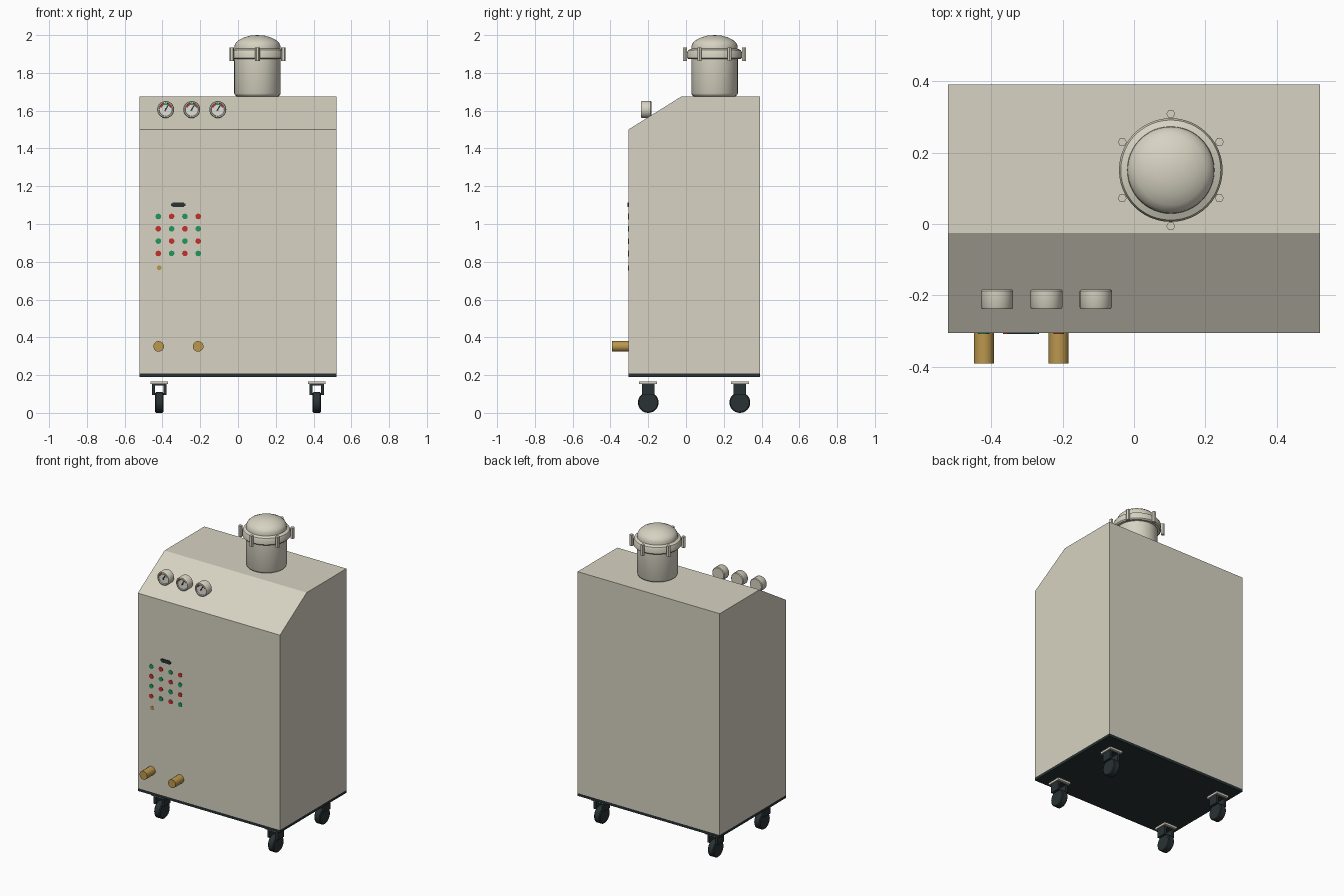
import bpy, bmesh
from math import sin, cos, pi, radians
from mathutils import Matrix, Vector

cube = bpy.data.objects.get("Cube")
if cube:
    bpy.data.objects.remove(cube, do_unlink=True)


def material(name, rgb):
    m = bpy.data.materials.new(name)
    m.use_nodes = True
    m.diffuse_color = (*rgb, 1)
    m.node_tree.nodes["Principled BSDF"].inputs["Base Color"].default_value = (*rgb, 1)
    return m


beige = material("beige paint", (0.68, 0.65, 0.54))
dark = material("dark rubber", (0.022, 0.032, 0.034))
brass = material("brass", (0.50, 0.31, 0.075))
green = material("green", (0.015, 0.31, 0.10))
red = material("red", (0.56, 0.03, 0.025))
white = material("dial white", (0.75, 0.75, 0.70))

FRONT = Matrix.Rotation(radians(90), 4, 'X')   # turns +z towards the front
SIDE = Matrix.Rotation(radians(90), 4, 'Y')    # turns +z towards +x


def finish(bm, name, mat, loc=(0, 0, 0), turn=None, smooth=False):
    bmesh.ops.recalc_face_normals(bm, faces=bm.faces)
    bm.transform(Matrix.Translation(loc) @ (turn or Matrix()))
    me = bpy.data.meshes.new(name)
    bm.to_mesh(me)
    bm.free()
    me.materials.append(mat)
    ob = bpy.data.objects.new(name, me)
    bpy.context.collection.objects.link(ob)
    if smooth:
        bpy.ops.object.select_all(action='DESELECT')
        ob.select_set(True)
        bpy.context.view_layer.objects.active = ob
        bpy.ops.object.shade_smooth_by_angle(angle=radians(35))
    return ob


def box(name, mat, size, loc, turn=None):
    bm = bmesh.new()
    bmesh.ops.create_cube(bm, size=1)
    bm.transform(Matrix.Diagonal((*size, 1)))
    return finish(bm, name, mat, loc, turn)


def lathe(name, mat, profile, loc, turn=None, sides=32):
    """Spin (radius, height) points about the z axis."""
    bm = bmesh.new()
    verts = [bm.verts.new((r, 0, z)) for r, z in profile]
    edges = [bm.edges.new(pair) for pair in zip(verts, verts[1:])]
    bmesh.ops.spin(bm, geom=verts + edges, cent=(0, 0, 0), axis=(0, 0, 1),
                   angle=2 * pi, steps=sides)
    bmesh.ops.remove_doubles(bm, verts=bm.verts, dist=1e-5)
    return finish(bm, name, mat, loc, turn, smooth=sides > 8)


def rod(name, mat, r, length, loc, turn=None, sides=24):
    return lathe(name, mat, [(0, 0), (r, 0), (r, length), (0, length)], loc, turn, sides)


def prism(name, mat, outline, depth, loc=(0, 0, 0), turn=None):
    """Extrude a flat outline along z."""
    bm = bmesh.new()
    face = bm.faces.new([bm.verts.new((x, y, 0)) for x, y in outline])
    ext = bmesh.ops.extrude_face_region(bm, geom=[face])["geom"]
    bmesh.ops.translate(bm, vec=(0, 0, depth),
                        verts=[v for v in ext if isinstance(v, bmesh.types.BMVert)])
    return finish(bm, name, mat, loc, turn)


def dial_arc(name, mat, start, end, loc):
    angles = [radians(start + (end - start) * i / 6) for i in range(7)]
    outline = [(0.033 * cos(a), 0.033 * sin(a)) for a in angles]
    outline += [(0.025 * cos(a), 0.025 * sin(a)) for a in reversed(angles)]
    prism(name, mat, outline, 0.002, loc, FRONT)


# Cabinet with sloped front shoulder, on a dark base
W, Y0, Y1 = 0.521, -0.305, 0.391
side_axes = Matrix(((0, 0, 1, 0), (1, 0, 0, 0), (0, 1, 0, 0), (0, 0, 0, 1)))
prism("cabinet", beige, [(Y0, 0.208), (Y1, 0.208), (Y1, 1.675), (-0.025, 1.675), (Y0, 1.5)],
      2 * W, (-W, 0, 0), side_axes)
box("base_plate", dark, (2 * W, Y1 - Y0, 0.018), (0, (Y0 + Y1) / 2, 0.199))

# Filter vessel, flanged lid and clamp bolts
vx, vy = 0.103, 0.151
lathe("vessel", beige, [(0, 1.675), (0.108, 1.675), (0.118, 1.681), (0.123, 1.692),
                        (0.123, 1.875), (0, 1.875)], (vx, vy, 0), sides=48)
lathe("vessel_lid", beige, [(0, 1.873), (0.138, 1.873), (0.145, 1.88), (0.145, 1.908),
                            (0.14, 1.92), (0.122, 1.928), (0.121, 1.945), (0.114, 1.96),
                            (0.098, 1.974), (0.07, 1.988), (0.038, 1.997), (0, 2.0)],
      (vx, vy, 0), sides=48)
for i in range(6):
    a = radians(90 + 60 * i)
    rod("clamp_bolt", beige, 0.0125, 0.072,
        (vx + 0.157 * cos(a), vy + 0.157 * sin(a), 1.863), sides=6)

# Pressure gauges
for gx in (-0.383, -0.245, -0.107):
    gz = 1.606
    lathe("gauge_case", beige, [(0, 0), (0.041, 0), (0.045, 0.004), (0.045, 0.05), (0.042, 0.055),
                                (0.036, 0.055), (0.034, 0.047), (0, 0.047)],
          (gx, -0.183, gz), FRONT)
    rod("gauge_dial", white, 0.0342, 0.002, (gx, -0.2295, gz), FRONT, 32)
    face = (gx, -0.231, gz)
    dial_arc("dial_red_low", red, 110, 160, face)
    dial_arc("dial_green", green, 60, 110, face)
    dial_arc("dial_red_high", red, 20, 60, face)
    lean = radians(30)
    box("gauge_needle", dark, (0.006, 0.002, 0.034),
        (gx + 0.008 * sin(lean), -0.234, gz + 0.008 * cos(lean)),
        Matrix.Rotation(lean, 4, 'Y'))
    rod("needle_hub", dark, 0.005, 0.004, (gx, -0.232, gz), FRONT, 12)

# Control panel: button grid, display and key switch
for row in range(4):
    for col in range(4):
        mat = (green, red)[(row + col) % 2]
        rod("button", mat, 0.015, 0.004,
            (-0.422 + 0.0705 * col, Y0 + 0.001, 1.04 - 0.0653 * row), FRONT, 12)
box("display", dark, (0.06, 0.005, 0.024), (-0.316, Y0 - 0.001, 1.102))
box("display_tabs", dark, (0.076, 0.004, 0.012), (-0.316, Y0 - 0.001, 1.102))
rod("key_switch", brass, 0.013, 0.004, (-0.417, Y0 + 0.001, 0.768), FRONT, 12)

# Brass hose connections
for px in (-0.42, -0.211):
    rod("hose_connection", brass, 0.028, 0.089, (px, Y0 + 0.003, 0.352), FRONT)

# Casters
for cx in (-0.417, 0.417):
    for cy in (-0.2, 0.285):
        box("caster_plate", beige, (0.092, 0.095, 0.014), (cx, cy, 0.16))
        box("caster_bridge", dark, (0.076, 0.065, 0.008), (cx, cy, 0.149))
        for s in (-1, 1):
            box("caster_fork", dark, (0.016, 0.065, 0.058), (cx + s * 0.03, cy, 0.124))
        lathe("caster_wheel", dark, [(0, -0.022), (0.05, -0.022), (0.055, -0.017),
                                     (0.055, 0.017), (0.05, 0.022), (0, 0.022)],
              (cx, cy, 0.055), SIDE)
